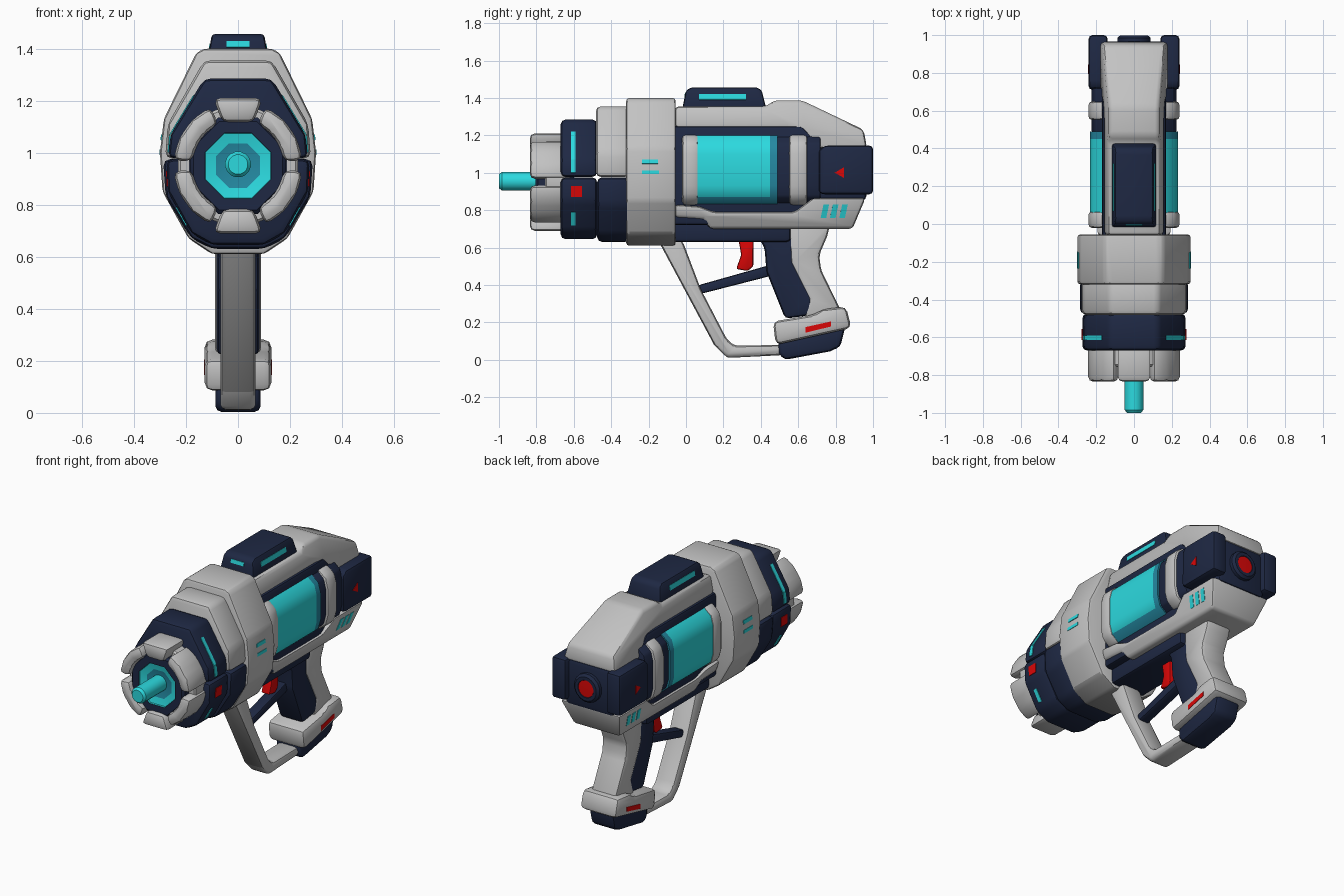
import bpy, bmesh, math
from mathutils import Vector

if "Cube" in bpy.data.objects:
    bpy.data.objects.remove(bpy.data.objects["Cube"])

def material(name, rgb):
    m = bpy.data.materials.new(name)
    m.diffuse_color = (*rgb, 1)
    m.use_nodes = True
    m.node_tree.nodes["Principled BSDF"].inputs["Base Color"].default_value = m.diffuse_color
    return m

GRAY = material("light_gray", (0.54, 0.54, 0.54))
MID = material("mid_gray", (0.30, 0.30, 0.30))
NAVY = material("navy", (0.013, 0.021, 0.056))
CYAN = material("cyan", (0.025, 0.70, 0.74))
TEAL = material("dark_teal", (0.018, 0.25, 0.36))
RED = material("red", (0.70, 0.002, 0.002))

def finish(name, bm, mats, bevel=0.0, angle=38):
    """Bevel the corners, set smooth shading with sharp edges, add to the scene."""
    bmesh.ops.recalc_face_normals(bm, faces=bm.faces)
    if bevel:
        edges = [e for e in bm.edges if e.calc_face_angle(0) > 0.3]
        bmesh.ops.bevel(bm, geom=edges, offset=bevel, segments=2, profile=0.5,
                        affect='EDGES', clamp_overlap=True)
    for f in bm.faces:
        f.smooth = True
    for e in bm.edges:
        e.smooth = e.calc_face_angle(0) < math.radians(angle)
    me = bpy.data.meshes.new(name)
    bm.to_mesh(me)
    bm.free()
    for m in mats:
        me.materials.append(m)
    ob = bpy.data.objects.new(name, me)
    bpy.context.collection.objects.link(ob)
    return ob

def bridge(name, a, b, mat, bevel=0.02):
    """Solid between two matching closed loops."""
    bm = bmesh.new()
    va, vb = [bm.verts.new(p) for p in a], [bm.verts.new(p) for p in b]
    n = len(a)
    bm.faces.new(va)
    bm.faces.new(vb[::-1])
    for i in range(n):
        j = (i + 1) % n
        bm.faces.new((va[j], va[i], vb[i], vb[j]))
    return finish(name, bm, [mat], bevel)

def prism(name, pts, w, mat, bevel=0.022):
    """Side profile (y, z) given a half width; w may depend on z."""
    f = w if callable(w) else (lambda z: w)
    return bridge(name, [(f(z), y, z) for y, z in pts], [(-f(z), y, z) for y, z in pts], mat, bevel)

def section(name, half, y0, y1, mat, bevel=0.026):
    """Mirrored cross-section (x, z) run along y."""
    loop = half + [(-x, z) for x, z in reversed(half)]
    return bridge(name, [(x, y0, z) for x, z in loop], [(x, y1, z) for x, z in loop], mat, bevel)

def recolor(ob, mat, rule):
    """Give a second colour to the faces that satisfy the rule."""
    ob.data.materials.append(mat)
    for f in ob.data.polygons:
        f.material_index = int(rule(f))

def lathe(name, prof, cz, n, mats, angle=38):
    """Revolve (radius, y, material index) around the y axis at height cz."""
    bm = bmesh.new()
    rings = []
    for r, y, _ in prof:
        if r == 0:
            rings.append([bm.verts.new((0, y, cz))] * n)
        else:
            rings.append([bm.verts.new((r * math.cos(t), y, cz + r * math.sin(t)))
                          for t in ((i + 0.5) * math.tau / n for i in range(n))])
    for k in range(len(prof) - 1):
        for i in range(n):
            j = (i + 1) % n
            vs = list(dict.fromkeys((rings[k][i], rings[k][j], rings[k + 1][j], rings[k + 1][i])))
            bm.faces.new(vs).material_index = prof[k + 1][2]
    return finish(name, bm, mats, 0, angle)

def plate(name, corners, mat, mirror=True):
    """Thin painted plate lying on a surface, on both sides if mirrored."""
    for s, side in ((1, "right"), (-1, "left")) if mirror else ((1, "center"),):
        c = [Vector((s * x, y, z)) for x, y, z in corners]
        nrm = (c[1] - c[0]).cross(c[2] - c[0]).normalized() * 0.0025
        bridge(f"{name}_{side}", [p + nrm for p in c], [p - nrm for p in c], mat, 0)

def strip(name, y0, y1, a, b, mat):
    """Plate across y0..y1 between two (x, z) points."""
    plate(name, [(a[0], y0, a[1]), (a[0], y1, a[1]), (b[0], y1, b[1]), (b[0], y0, b[1])], mat)

# Muzzle: glowing ring and teal lens, rod, collar and six claws
CZ = 0.95
lathe("muzzle_barrel", [(0.20, -0.6, 0), (0.20, -0.79, 0), (0.185, -0.805, 0), (0.137, -0.805, 0),
      (0.135, -0.795, 1), (0.092, -0.785, 1), (0, -0.775, 2)], CZ, 8, [NAVY, CYAN, TEAL])
lathe("muzzle_rod", [(0.05, -0.70, 0), (0.05, -0.985, 0), (0.038, -1.0, 0), (0, -1.0, 0)],
      0.955, 16, [CYAN])
lathe("muzzle_collar", [(0.19, -0.755, 0), (0.225, -0.755, 0), (0.235, -0.745, 0), (0.235, -0.62, 0)],
      CZ, 16, [GRAY])
for k, (a0, a1, r) in enumerate([(70, 110, 0.277), (115, 175, 0.25), (185, 245, 0.25),
                                 (250, 290, 0.277), (295, 355, 0.25), (5, 65, 0.25)]):
    steps = 1 if a1 - a0 < 50 else 3
    ang = [math.radians(a0 + (a1 - a0) * i / steps) for i in range(steps + 1)]
    loop = [(r * math.cos(t), r * math.sin(t)) for t in ang]
    loop += [(0.178 * math.cos(t), 0.178 * math.sin(t)) for t in reversed(ang)]
    bridge(f"muzzle_claw_{k}", [(x, -0.835, CZ + z) for x, z in loop],
           [(x, -0.63, CZ + z) for x, z in loop], GRAY, 0.026)

# Front rings
section("front_ring_upper", [(0.13, 1.285), (0.26, 1.07), (0.27, 0.978)], -0.67, -0.475, NAVY)
section("front_ring_lower", [(0.275, 0.975), (0.27, 0.85), (0.18, 0.69), (0.10, 0.645)], -0.67, -0.475, NAVY)
section("middle_ring_upper", [(0.13, 1.355), (0.27, 1.11), (0.28, 0.978)], -0.482, -0.30, GRAY)
section("middle_ring_lower", [(0.288, 0.975), (0.278, 0.83), (0.18, 0.67), (0.10, 0.63)], -0.475, -0.30, NAVY)
ring = section("main_ring", [(0.13, 1.40), (0.16, 1.385), (0.285, 1.13), (0.30, 1.0), (0.29, 0.85),
                             (0.19, 0.67), (0.10, 0.61)], -0.32, -0.055, GRAY)
recolor(ring, MID, lambda f: f.center.z < 0.70 and f.normal.z < -0.6)
strip("ring_light_top", -0.615, -0.59, (0.1703, 1.22), (0.261, 1.07), CYAN)
strip("ring_light_side", -0.615, -0.59, (0.261, 1.07), (0.269, 1.0), CYAN)
strip("ring_red_square", -0.615, -0.555, (0.2742, 0.93), (0.2717, 0.87), RED)
strip("ring_light_low", -0.615, -0.59, (0.2375, 0.79), (0.1985, 0.72), CYAN)
strip("main_ring_mark_a", -0.235, -0.15, (0.293, 1.07), (0.296, 1.048), CYAN)
strip("main_ring_mark_b", -0.235, -0.145, (0.2988, 1.012), (0.2995, 0.992), CYAN)

# Body core and energy chamber
prism("body_core", [(-0.1, 0.72), (-0.1, 1.25), (0.62, 1.25), (0.75, 1.12), (0.75, 0.72)], 0.17, NAVY)
def chamber(x, h):
    return [(0.72 * x, 1.015 + h), (0.93 * x, 1.015 + 0.78 * h), (x, 1.015 + 0.45 * h),
            (x, 1.015 - 0.45 * h), (0.93 * x, 1.015 - 0.78 * h), (0.72 * x, 1.015 - h)]
glass = section("energy_glass", chamber(0.233, 0.185), 0.05, 0.45, CYAN, 0)
recolor(glass, TEAL, lambda f: f.center.z < 0.89)
section("energy_glass_end", chamber(0.233, 0.185), 0.45, 0.49, TEAL, 0)
section("chamber_collar", chamber(0.225, 0.183), 0.485, 0.72, NAVY, 0.01)
section("front_bracket", chamber(0.242, 0.19), -0.022, 0.068, GRAY, 0.022)
section("rear_bracket", chamber(0.242, 0.19), 0.55, 0.65, GRAY, 0.022)

# Top spine and sight
prism("top_spine", [(-0.06, 1.24), (-0.06, 1.355), (0.43, 1.355), (0.47, 1.387), (0.62, 1.387),
                    (0.95, 1.23), (0.968, 1.13), (0.70, 1.13), (0.63, 1.22), (0.54, 1.24)],
      lambda z: 0.182 - 0.05 * (z - 1.13) / 0.26, GRAY, 0.022)
sight_w = lambda z: 0.12 - 0.02 * (z - 1.34) / 0.12
prism("sight", [(-0.02, 1.34), (0.0, 1.44), (0.03, 1.457), (0.38, 1.457), (0.405, 1.44), (0.43, 1.34)],
      sight_w, NAVY, 0.014)
strip("sight_light", 0.07, 0.32, (sight_w(1.42), 1.42), (sight_w(1.39), 1.39), CYAN)
plate("sight_front_light", [(-0.045, -0.007, 1.405), (0.045, -0.007, 1.405),
                            (0.045, -0.003, 1.428), (-0.045, -0.003, 1.428)], CYAN, False)

# Lower rail with rear panel
rail_w = lambda z: 0.16 + 0.05 * (z - 0.70) / 0.165
prism("lower_rail", [(-0.06, 0.83), (0.07, 0.82), (0.15, 0.79), (0.58, 0.79), (0.68, 0.865),
                     (0.96, 0.865), (0.89, 0.70), (0.13, 0.70), (0.09, 0.75), (-0.06, 0.76)],
      rail_w, GRAY, 0.018)
for i in range(3):
    y = 0.72 + 0.05 * i
    plate(f"rail_slash_{i}", [(rail_w(z), yy, z) for yy, z in
          ((y, 0.76), (y + 0.03, 0.76), (y + 0.045, 0.83), (y + 0.015, 0.83))], CYAN)

# Rear block with round button
section("rear_center_block", [(0.17, 1.14), (0.17, 0.85)], 0.66, 0.965, NAVY)
for s, side in ((1, "right"), (-1, "left")):
    prof = [(0.71, 0.89), (0.71, 1.12), (0.74, 1.145), (1.0, 1.145), (1.0, 0.885), (0.74, 0.885)]
    bridge(f"rear_side_block_{side}", [(s * 0.14, y, z) for y, z in prof],
           [(s * 0.24, y, z) for y, z in prof], NAVY, 0.028)
lathe("rear_button", [(0.09, 0.94, 0), (0.09, 0.985, 0), (0.075, 0.998, 0), (0.055, 0.998, 0),
                      (0.053, 0.995, 0), (0, 0.997, 1)], 1.0, 16, [NAVY, RED])
plate("rear_red_triangle", [(0.24, 0.795, 1.0), (0.24, 0.845, 1.03), (0.24, 0.845, 0.972)], RED)

# Underbody, grip and trigger
prism("underbody", [(-0.08, 0.76), (0.56, 0.76), (0.56, 0.63), (-0.08, 0.63)], 0.12, NAVY)
prism("grip_front", [(0.37, 0.68), (0.42, 0.60), (0.43, 0.47), (0.53, 0.22), (0.68, 0.24),
                     (0.68, 0.33), (0.58, 0.52), (0.58, 0.70)], 0.082, NAVY)
prism("grip_back", [(0.55, 0.72), (0.77, 0.72), (0.755, 0.66), (0.712, 0.56), (0.722, 0.48), (0.83, 0.26),
                    (0.63, 0.22), (0.66, 0.32), (0.56, 0.52)], 0.088, GRAY)
prism("grip_band", [(0.465, 0.205), (0.68, 0.24), (0.73, 0.27), (0.855, 0.285), (0.885, 0.17),
                    (0.48, 0.08)], 0.128, GRAY, 0.032)
prism("grip_base", [(0.495, 0.12), (0.855, 0.19), (0.825, 0.07), (0.77, 0.045), (0.53, 0.0),
                    (0.495, 0.03)], 0.086, NAVY)
plate("grip_red_mark", [(0.128, 0.64, 0.145), (0.128, 0.775, 0.178), (0.128, 0.775, 0.205),
                        (0.128, 0.64, 0.175)], RED)
prism("trigger", [(0.28, 0.66), (0.36, 0.66), (0.36, 0.50), (0.33, 0.475), (0.268, 0.485),
                  (0.295, 0.56), (0.283, 0.63)], 0.03, RED, 0.01)

# Guard and strut
guard = prism("hand_guard", [(-0.15, 0.64), (0.15, 0.08), (0.22, 0.01), (0.52, 0.025), (0.52, 0.08),
                             (0.26, 0.075), (0.22, 0.107), (0.08, 0.376), (-0.02, 0.64)], 0.068, GRAY)
recolor(guard, MID, lambda f: f.normal.y < -0.8 and f.center.y < 0.2)
prism("guard_strut", [(0.05, 0.345), (0.07, 0.40), (0.46, 0.51), (0.46, 0.45)], 0.035, NAVY, 0.012)
